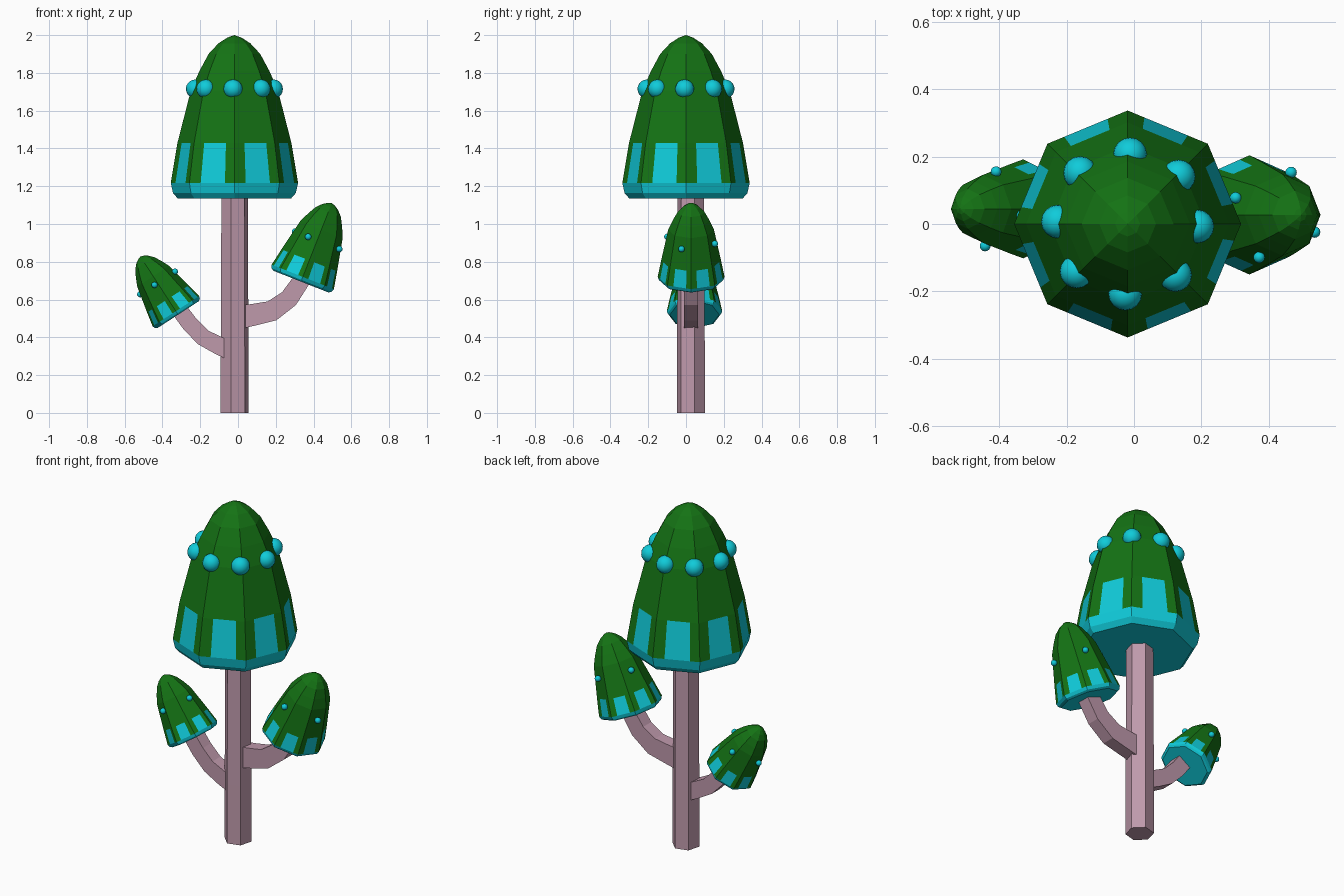
import bpy, bmesh
from math import sin, cos, radians, pi
from mathutils import Matrix, Vector

if "Cube" in bpy.data.objects:
    bpy.data.objects.remove(bpy.data.objects["Cube"])


def material(name, rgb):
    m = bpy.data.materials.new(name)
    m.diffuse_color = (*rgb, 1)
    m.use_nodes = True
    m.node_tree.nodes["Principled BSDF"].inputs["Base Color"].default_value = m.diffuse_color
    return m


GREEN = material("cap_green", (0.007, 0.17, 0.007))
CYAN = material("glow_cyan", (0.005, 0.6, 0.7))
BARK = material("stalk_pink", (0.52, 0.32, 0.41))


def finish(bm, name, mats, smooth=False):
    bmesh.ops.recalc_face_normals(bm, faces=bm.faces)
    for f in bm.faces:
        f.smooth = smooth
    me = bpy.data.meshes.new(name)
    bm.to_mesh(me)
    bm.free()
    for m in mats:
        me.materials.append(m)
    ob = bpy.data.objects.new(name, me)
    bpy.context.collection.objects.link(ob)
    return ob


def loft(bm, rings):
    """Bridge consecutive vertex rings, return the face rows."""
    rows = []
    for a, b in zip(rings, rings[1:]):
        n = len(a)
        rows.append([bm.faces.new((a[i], a[(i + 1) % n], b[(i + 1) % n], b[i]))
                     for i in range(n)])
    return rows


def cap(name, base, tilt, radius, height, rim, patch_top, dots, dot_r, dot_h, dot_out, dot_phase):
    """Eight-sided cap with cyan rim and panels, ringed by dots."""
    place = Matrix.Translation(base) @ Matrix.Rotation(radians(tilt), 4, 'Y')
    profile = [(0, .89), (rim * .35, .965), (rim, 1), (patch_top, .895), (.66, .685),
               (.78, .55), (.885, .405), (.95, .25), (.985, .11)]
    bm = bmesh.new()
    rings = []
    for h, r in profile:
        ring = []
        for k in range(8):
            a, b = [Vector((cos(t), sin(t), 0)) * r * radius
                    for t in (k * pi / 4, (k + 1) * pi / 4)]
            for f in (0, .25, .79):
                ring.append(bm.verts.new(a.lerp(b, f) + Vector((0, 0, h * height))))
        rings.append(ring)
    rows = loft(bm, rings)
    apex = bm.verts.new((0, 0, height))
    top = rings[-1]
    for i in range(24):
        bm.faces.new((top[i], top[(i + 1) % 24], apex))
    under = bm.faces.new(rings[0][::-1])
    # cyan underside, rim and panels
    for f in [under] + rows[0] + rows[1] + rows[2][1::3]:
        f.material_index = 1
    bm.transform(place)
    finish(bm, name, [GREEN, CYAN])
    # dots
    bm = bmesh.new()
    for k in range(dots):
        t = radians(dot_phase) + 2 * pi * k / dots
        pos = Vector((cos(t) * dot_out, sin(t) * dot_out, dot_h))
        bmesh.ops.create_uvsphere(bm, u_segments=16, v_segments=10, radius=dot_r,
                                  matrix=place @ Matrix.Translation(pos))
    finish(bm, name + "_dots", [CYAN], True)


def branch(name, path, widths, depth, y):
    """Four-sided bent branch swept through x-z points."""
    pts = [Vector((x, 0, z)) for x, z in path]
    bm = bmesh.new()
    rings = []
    for i, p in enumerate(pts):
        d = (pts[min(i + 1, len(pts) - 1)] - pts[max(i - 1, 0)]).normalized()
        side = Vector((-d.z, 0, d.x)) * widths[i] / 2
        rings.append([bm.verts.new(p + side * s + Vector((0, y + depth / 2 * t, 0)))
                      for s, t in ((1, 1), (1, -1), (-1, -1), (-1, 1))])
    loft(bm, rings)
    bm.faces.new(rings[0])
    bm.faces.new(rings[-1])
    finish(bm, name, [BARK])


# trunk: hexagonal stalk
bm = bmesh.new()
rings = [[bm.verts.new((-.018 + r * cos(radians(15 + 60 * k)),
                        .026 + r * sin(radians(15 + 60 * k)), z)) for k in range(6)]
         for z, r in ((0, .076), (.35, .076), (1.2, .072))]
loft(bm, rings)
bm.faces.new(rings[0])
bm.faces.new(rings[-1])
finish(bm, "trunk", [BARK])

# branches
branch("left_branch", [(-.04, .33), (-.10, .355), (-.185, .40), (-.254, .47), (-.325, .565)],
       [.10, .095, .09, .088, .085], .075, .026)
branch("right_branch", [(.0, .505), (.085, .52), (.18, .54), (.27, .605), (.345, .715)],
       [.125, .115, .11, .10, .09], .075, .026)

# caps
cap("main_cap", (-.019, 0, 1.135), 0, .337, .865, .095, .34, 8, .05, .58, .207, -2)
cap("left_cap", (-.317, .045, .52), -33, .147, .367, .06, .27, 4, .016, .20, .112, -10)
cap("right_cap", (.333, .027, .695), 21.5, .177, .447, .06, .27, 4, .017, .235, .136, -22)
